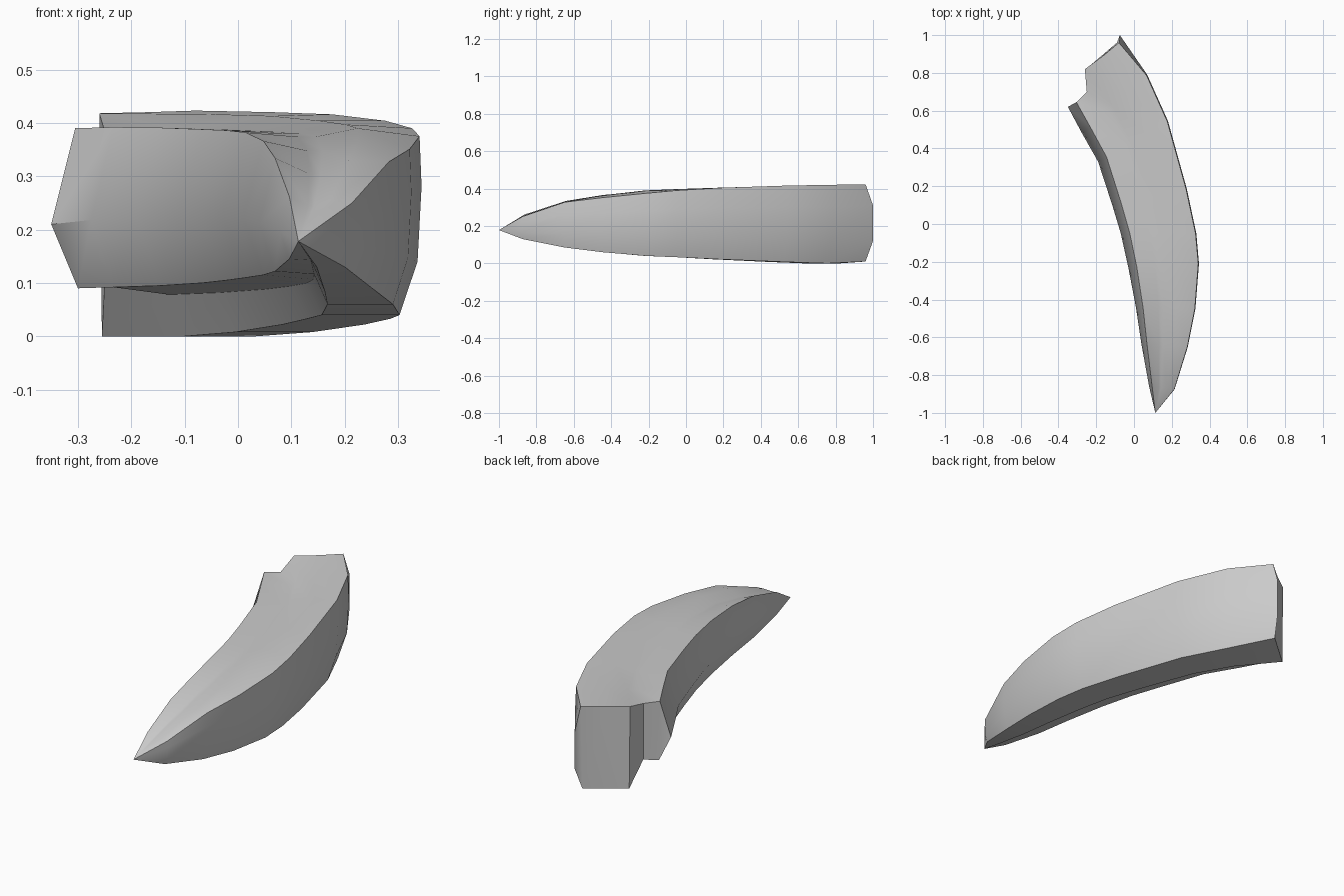
import bpy, bmesh, math

# Cut end of the horn: wide outer lobe, notch, smaller inner lobe
END = [(-.35, .62, .21), (-.305, .645, .39), (-.25, .70, .385), (-.26, .82, .418),
       (-.17, .885, .42), (-.08, .96, .423), (-.075, 1.0, .31), (-.075, 1.0, .12),
       (-.09, .96, .01), (-.255, .82, 0), (-.25, .70, .10), (-.30, .645, .09)]

# Stations: inner xy, outer xy, bottom z, inner bottom z, inner top z, groove z, crest z, outer top z
STATIONS = [
    (-.275, .48, .07, .79, .000, .092, .392, .389, .416, .420),
    (-.19, .33, .18, .545, .008, .095, .391, .388, .413, .416),
    (-.115, .10, .28, .185, .022, .10, .388, .384, .404, .404),
    (-.07, -.05, .33, -.05, .033, .105, .386, .380, .397, .390),
    (-.03, -.23, .344, -.21, .040, .11, .382, .374, .390, .375),
    (.01, -.44, .325, -.45, .060, .115, .366, .348, .364, .351),
    (.04, -.64, .285, -.65, .085, .122, .334, .305, .330, .327),
    (.08, -.86, .215, -.875, .130, .145, .262, .245, .255, .250),
]


def section(ix, iy, ox, oy, zb, ib, it, gz, cz, oz):
    """Two-lobed cross-section spanned between the inner and outer edge."""
    h = oz - zb
    prof = [(0, ib + .42 * (it - ib)), (.12, it), (.38, gz), (.47, gz),
            (.68, cz), (.99, oz), (1.0, zb + .72 * h), (.98, zb + .3 * h),
            (.89, zb), (.50, zb), (.42, ib * .85 + zb * .15), (.12, ib)]
    return [(ix + (ox - ix) * s, iy + (oy - iy) * s, z) for s, z in prof]


bm = bmesh.new()
rings = [[bm.verts.new(p) for p in ring]
         for ring in [END] + [section(*st) for st in STATIONS]]
n = len(END)

# Curved body walls
for a, b in zip(rings, rings[1:]):
    for i in range(n):
        j = (i + 1) % n
        bm.faces.new((a[i], a[j], b[j], b[i]))

# Pointed tip
tip = bm.verts.new((.113, -1.0, .178))
for i in range(n):
    bm.faces.new((rings[-1][i], rings[-1][(i + 1) % n], tip))

# Cut end face
for idx in [(0, 1, 11), (1, 2, 10, 11), (2, 3, 9, 10), (3, 4, 5, 8, 9), (5, 6, 7, 8)]:
    bm.faces.new([rings[0][i] for i in idx])

bmesh.ops.recalc_face_normals(bm, faces=bm.faces)
mesh = bpy.data.meshes.new("curved_horn")
bm.to_mesh(mesh)
bm.free()
horn = bpy.data.objects.new("curved_horn", mesh)
bpy.context.collection.objects.link(horn)
bpy.context.view_layer.objects.active = horn
horn.select_set(True)
bpy.ops.object.shade_smooth_by_angle(angle=math.radians(40))
